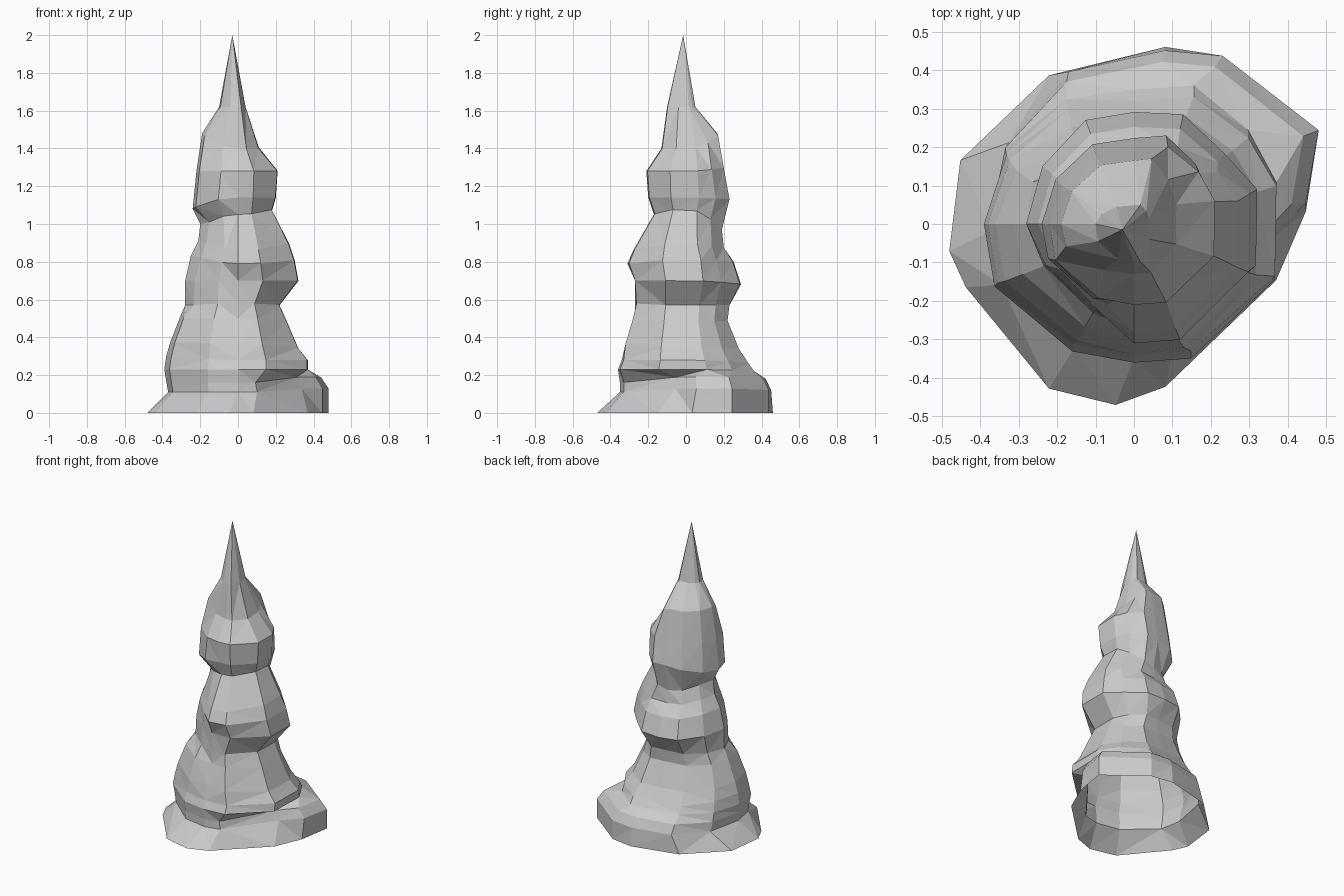
import bpy
import bmesh
from mathutils import Vector

default_cube = bpy.data.objects.get("Cube")
if default_cube:
    bpy.data.objects.remove(default_cube, do_unlink=True)

# Side profiles in hundredths: (height, reach from the axis), base to neck
LEFT = [(0, 48), (13, 48), (19, 44), (23, 37), (28, 37), (34, 32), (48, 26), (57, 22),
        (70, 32), (81, 30), (90, 27), (108, 18), (114, 20), (128, 21), (140, 11), (162, 4)]
BACK = [(0, 46), (12, 46), (18, 43), (22, 36), (26, 33), (34, 28), (49, 22), (57, 23),
        (68, 30), (80, 26), (87, 20), (95, 19), (113, 23), (130, 20), (148, 17), (162, 5)]
RIGHT = [(0, 48), (11, 37), (17, 38), (23, 39), (30, 38), (37, 36), (50, 31), (57, 28),
         (70, 28), (83, 25), (91, 21), (100, 20), (108, 24), (128, 22), (148, 19), (162, 10)]
FRONT = [(0, 47), (11, 35), (16, 35), (23, 36), (28, 34), (37, 33), (50, 29), (58, 27),
         (70, 27), (79, 31), (86, 28), (105, 17), (114, 20), (128, 21), (140, 13), (162, 10)]

# Irregular outlines in hundredths of the reach: foot, swollen shelf, column
FOOT = [(93, 7), (100, 53), (48, 95), (17, 100), (-46, 84), (-94, 36),
        (-100, -15), (-91, -35), (-46, -91), (-10, -100), (17, -90), (77, -31)]
SHELF = [(93, 12), (100, 53), (48, 95), (17, 98), (-46, 86), (-88, 46),
         (-100, -5), (-93, -45), (-42, -92), (0, -100), (21, -94), (70, -16)]
COLUMN = [(100, 30), (80, 68), (42, 100), (0, 97), (-45, 90), (-85, 50),
          (-100, 0), (-93, -45), (-41, -92), (0, -100), (40, -97), (99, -40)]
OUTLINES = [FOOT, SHELF, SHELF] + [COLUMN] * (len(LEFT) - 3)

# Dents and swellings: (ring, corner) and the change of reach
DENTS = {(5, 9): 0.96, (6, 9): 0.94, (7, 7): 0.9, (7, 8): 0.93,
         (8, 1): 0.91, (8, 2): 0.95, (8, 7): 0.88, (8, 8): 0.9, (8, 10): 1.03,
         (9, 1): 0.91, (9, 2): 0.95, (9, 7): 0.84, (9, 8): 0.82,
         (10, 7): 0.86, (10, 8): 0.82, (11, 4): 0.92, (11, 5): 0.9,
         (11, 7): 0.82, (11, 8): 0.93, (12, 8): 1.06}


def ring_point(level, corner):
    """Blend the two nearest side profiles into one point of a ring."""
    u, v = OUTLINES[level][corner]
    height_x, reach_x = (LEFT if u >= 0 else RIGHT)[level]
    height_y, reach_y = (BACK if v >= 0 else FRONT)[level]
    weight = u * u / (u * u + v * v)
    height = weight * height_x + (1 - weight) * height_y
    dent = DENTS.get((level, corner), 1)
    return Vector((u * reach_x * dent / 100, v * reach_y * dent / 100, height)) / 100


def bridge(bm, lower, upper):
    """Join two rings with facets."""
    count = len(lower)
    for i in range(count):
        j = (i + 1) % count
        bm.faces.new((lower[i], lower[j], upper[j], upper[i]))


def build_spire(material):
    bm = bmesh.new()
    rings = [[bm.verts.new(ring_point(level, corner)) for corner in range(len(outline))]
             for level, outline in enumerate(OUTLINES)]
    for lower, upper in zip(rings, rings[1:]):
        bridge(bm, lower, upper)

    # Pointed tip; the underside stays open
    tip = bm.verts.new((-0.03, -0.015, 2))
    neck = rings[-1]
    for a, b in zip(neck, neck[1:] + neck[:1]):
        bm.faces.new((a, b, tip))

    # Split bent quads into flat triangular facets
    bmesh.ops.triangulate(bm, faces=[f for f in bm.faces if len(f.verts) == 4],
                          quad_method='SHORT_EDGE')
    mesh = bpy.data.meshes.new("rock_spire")
    bm.to_mesh(mesh)
    bm.free()
    mesh.materials.append(material)
    spire = bpy.data.objects.new("rock_spire", mesh)
    bpy.context.collection.objects.link(spire)
    return spire


def make_material(name, colour):
    material = bpy.data.materials.new(name)
    material.use_nodes = True
    material.diffuse_color = colour
    material.node_tree.nodes["Principled BSDF"].inputs["Base Color"].default_value = colour
    return material


build_spire(make_material("grey_stone", (0.6, 0.6, 0.6, 1)))
